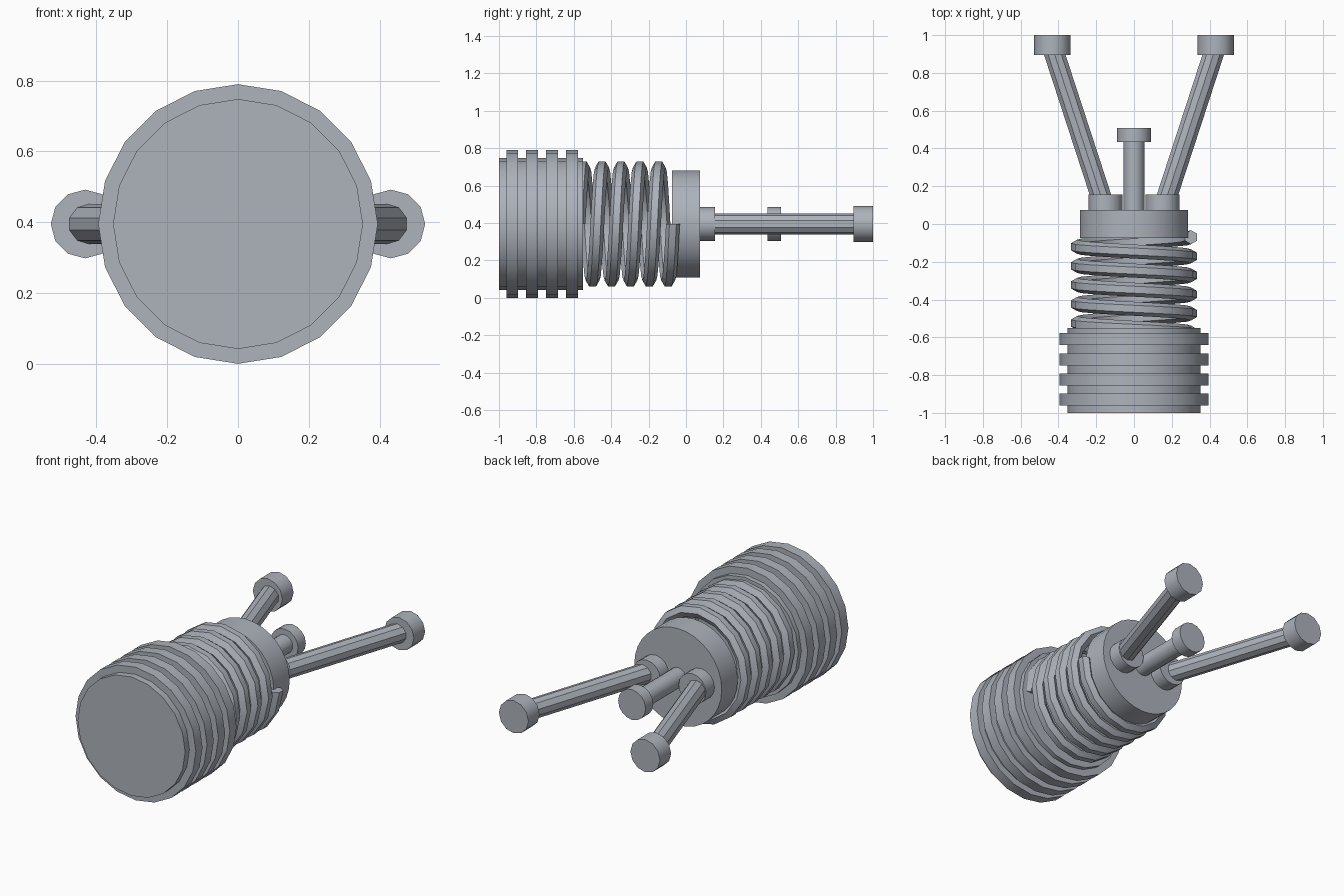
import bpy, bmesh, math
from mathutils import Vector

if "Cube" in bpy.data.objects:
    bpy.data.objects.remove(bpy.data.objects["Cube"])

CZ = 0.395  # height of the main axis

# Slate grey metal
metal = bpy.data.materials.new("slate_metal")
metal.diffuse_color = (0.42, 0.45, 0.50, 1.0)
metal.use_nodes = True
metal.node_tree.nodes["Principled BSDF"].inputs["Base Color"].default_value = metal.diffuse_color


def add_object(name, bm):
    bmesh.ops.recalc_face_normals(bm, faces=bm.faces)
    me = bpy.data.meshes.new(name)
    bm.to_mesh(me)
    bm.free()
    me.materials.append(metal)
    ob = bpy.data.objects.new(name, me)
    bpy.context.collection.objects.link(ob)
    # Smooth round walls, sharp rims
    bpy.ops.object.select_all(action='DESELECT')
    ob.select_set(True)
    bpy.context.view_layer.objects.active = ob
    bpy.ops.object.shade_smooth_by_angle(angle=math.radians(31))
    return ob


def skin(name, rings):
    """Join equal rings of points into a closed tube with end caps."""
    bm = bmesh.new()
    rings = [[bm.verts.new(p) for p in ring] for ring in rings]
    n = len(rings[0])
    for a, b in zip(rings, rings[1:]):
        for i in range(n):
            j = (i + 1) % n
            bm.faces.new((a[i], a[j], b[j], b[i]))
    bm.faces.new(rings[0])
    bm.faces.new(rings[-1])
    return add_object(name, bm)


def lathe_y(name, profile, sides, x=0.0):
    """Turn (radius, y) points around an axis parallel to y."""
    return skin(name, [[(x + r * math.sin(math.tau * i / sides), y,
                         CZ + r * math.cos(math.tau * i / sides))
                        for i in range(sides)] for r, y in profile])


def cylinder_y(name, r, y0, y1, sides, x=0.0):
    return lathe_y(name, [(r, y0), (r, y1)], sides, x)


def rod(name, start, end, r, sides):
    a, b = Vector(start), Vector(end)
    u = Vector((0, 0, 1))
    v = (b - a).normalized().cross(u)
    return skin(name, [[p + r * (math.cos(math.tau * i / sides) * u
                                 + math.sin(math.tau * i / sides) * v)
                        for i in range(sides)] for p in (a, b)])


def spring(name, radius, wire, sides, y0, pitch, turns, steps):
    rings = []
    for k in range(turns * steps + 1):
        t = -math.tau * k / steps
        ring = []
        for i in range(sides):
            s = math.tau * (i + 0.5) / sides
            r = radius + wire * math.cos(s)
            ring.append((r * math.cos(t), y0 - pitch * k / steps + wire * math.sin(s),
                         CZ + r * math.sin(t)))
        rings.append(ring)
    return skin(name, rings)


# Ribbed grip: one stepped profile
profile = [(0.353, -1.0)]
for y in (-0.96, -0.855, -0.748, -0.641):
    profile += [(0.353, y), (0.395, y), (0.395, y + 0.063), (0.353, y + 0.063)]
profile.append((0.353, -0.55))
lathe_y("ribbed_grip", profile, 20)

# Coil spring and front disc
spring("coil_spring", 0.302, 0.037, 6, -0.07, 0.101, 5, 16)
cylinder_y("front_disc", 0.287, -0.075, 0.075, 32)

# Centre pin with cap
cylinder_y("centre_pin", 0.055, 0.07, 0.45, 16)
cylinder_y("centre_pin_cap", 0.09, 0.435, 0.508, 16)

# Splayed prongs, left and right
for side, sx in (("left", -1), ("right", 1)):
    cylinder_y(side + "_prong_collar", 0.09, 0.07, 0.155, 16, 0.15 * sx)
    rod(side + "_prong", (0.15 * sx, 0.07, CZ), (0.437 * sx, 0.95, CZ), 0.057, 10)
    cylinder_y(side + "_prong_tip", 0.097, 0.895, 1.0, 12, 0.432 * sx)
